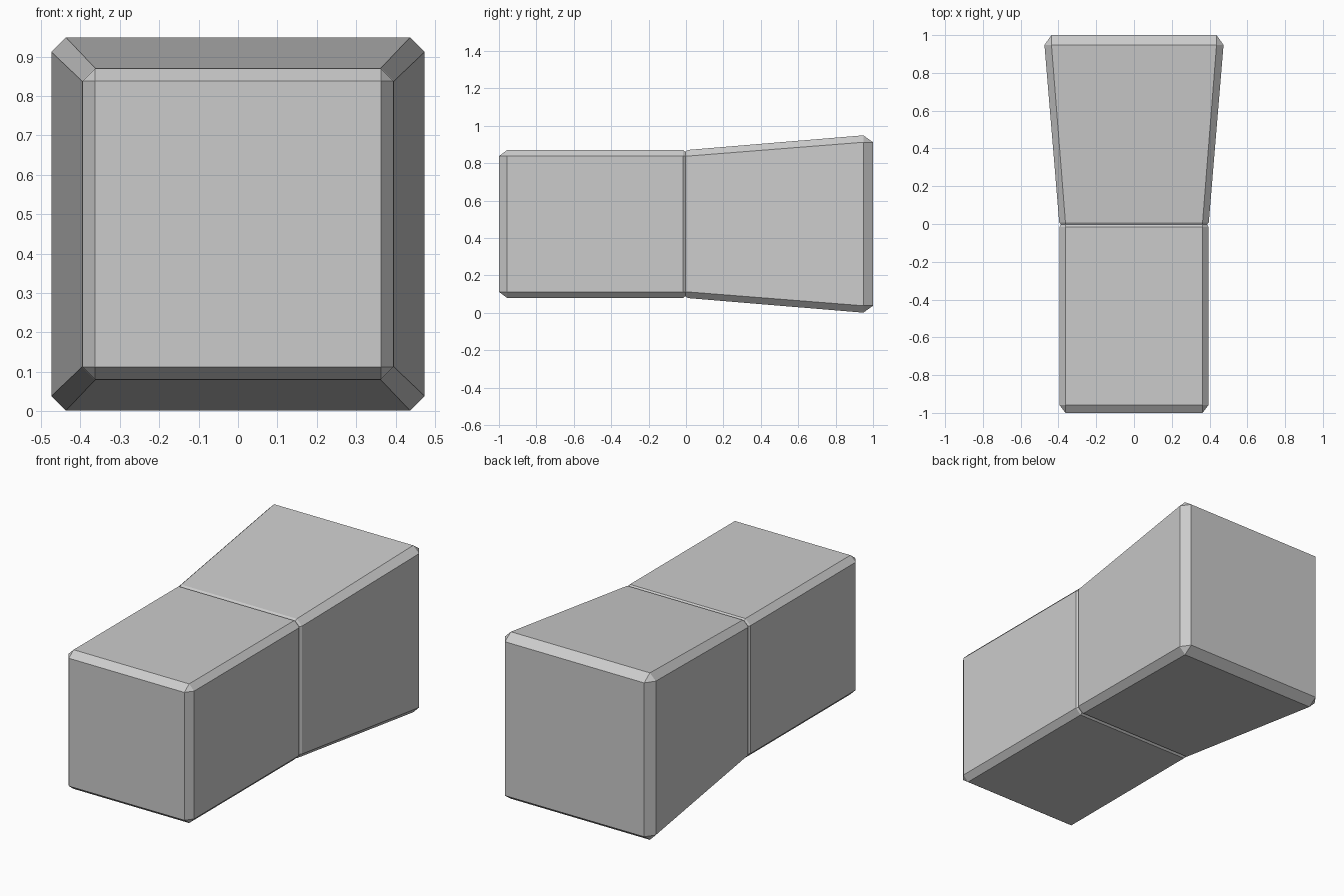
import bpy, bmesh

if "Cube" in bpy.data.objects:
    bpy.data.objects.remove(bpy.data.objects["Cube"])

CZ = 0.475  # height of the shared long axis


def chamfered_block(name, front, back):
    """Box along y. Each end is (cap y, side y, half size, flat half size)."""
    bm = bmesh.new()
    for cap_y, side_y, h, f in (front, back):
        for sx in (-1, 1):
            for sz in (-1, 1):
                bm.verts.new((sx * f, cap_y, CZ + sz * f))
                bm.verts.new((sx * h, side_y, CZ + sz * f))
                bm.verts.new((sx * f, side_y, CZ + sz * h))
    bmesh.ops.convex_hull(bm, input=bm.verts[:])
    bmesh.ops.dissolve_limit(bm, angle_limit=0.02, verts=bm.verts[:], edges=bm.edges[:])
    bmesh.ops.recalc_face_normals(bm, faces=bm.faces[:])
    mesh = bpy.data.meshes.new(name)
    bm.to_mesh(mesh)
    bm.free()
    obj = bpy.data.objects.new(name, mesh)
    bpy.context.collection.objects.link(obj)
    return obj


# Straight front block; its rear chamfer meets the other block in a shallow groove
chamfered_block("front_block", (-1.0, -0.957, 0.395, 0.363), (0.028, -0.015, 0.395, 0.363))

# Rear block flaring out towards the back
chamfered_block("flared_rear_block", (-0.034, 0.009, 0.396, 0.363), (1.0, 0.948, 0.474, 0.437))
